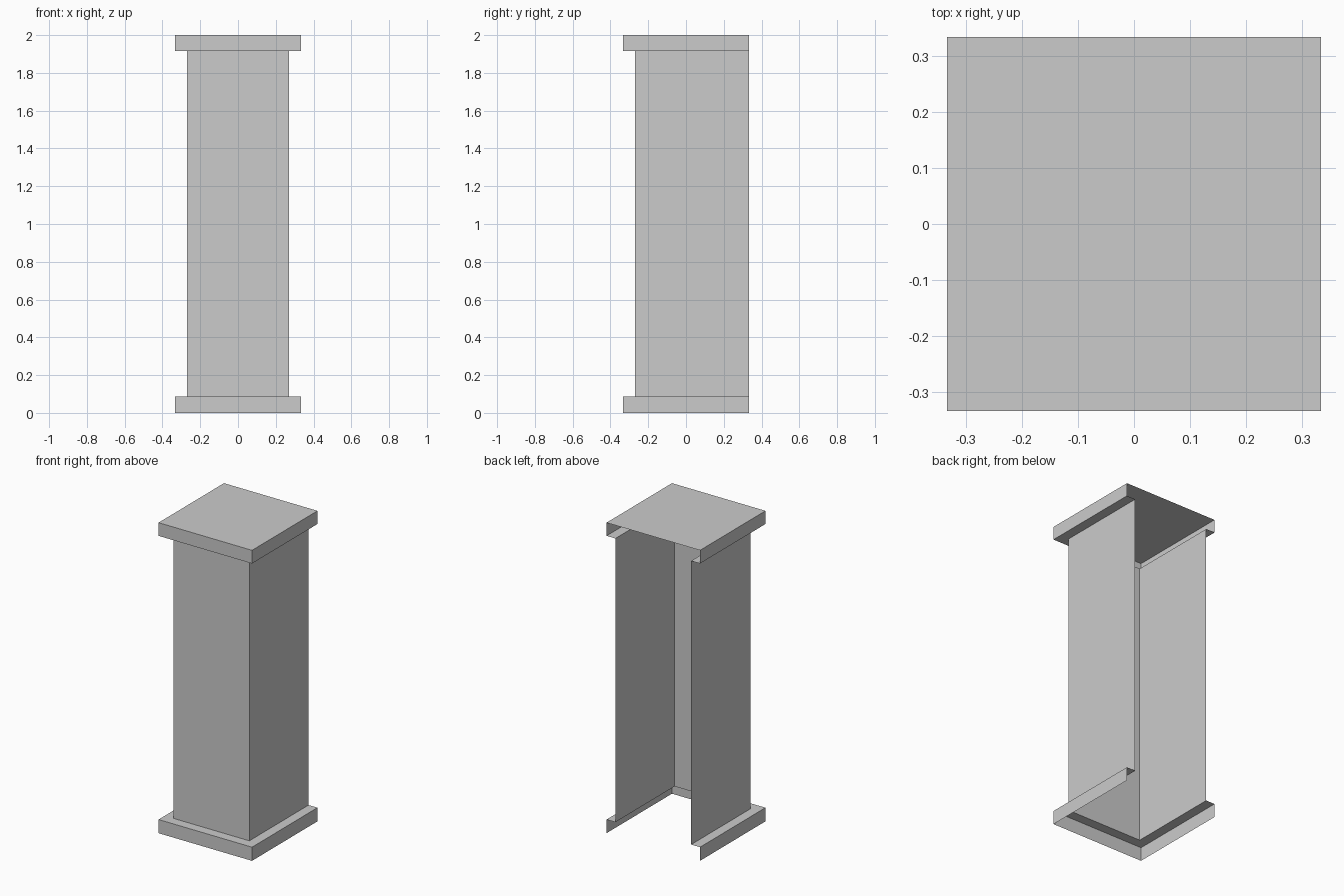
import bpy, bmesh

if "Cube" in bpy.data.objects:
    bpy.data.objects.remove(bpy.data.objects["Cube"])

BACK = 0.333
# wall profile: (half width, height), from foot to cap
PROFILE = [(0.333, 0.0), (0.333, 0.088), (0.27, 0.088),
           (0.27, 1.915), (0.333, 1.915), (0.333, 2.0)]

bm = bmesh.new()


def u_ring(w, z):
    """Three-sided plan, open towards the back."""
    plan = [(-w, BACK), (-w, -w), (w, -w), (w, BACK)]
    return [bm.verts.new((x, y, z)) for x, y in plan]


# plinth, shaft and capital walls swept round the open plan
rings = [u_ring(w, z) for w, z in PROFILE]
for low, high in zip(rings, rings[1:]):
    for i in range(3):
        bm.faces.new((low[i], low[i + 1], high[i + 1], high[i]))

# top slab
bm.faces.new(rings[-1])

mesh = bpy.data.meshes.new("open_back_pillar")
bm.to_mesh(mesh)
bm.free()
pillar = bpy.data.objects.new("open_back_pillar", mesh)
bpy.context.collection.objects.link(pillar)
